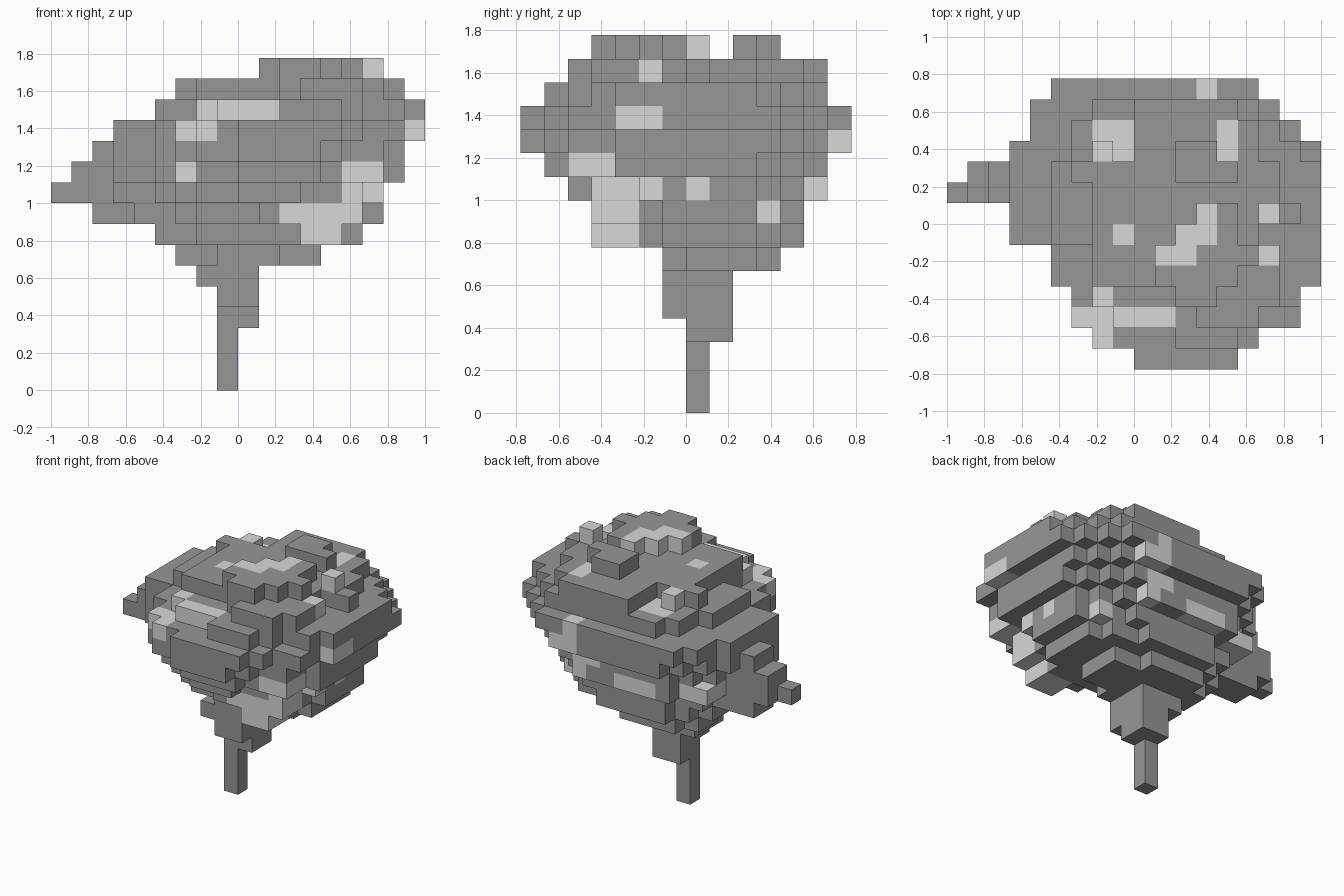
import bpy, bmesh
from itertools import product

if "Cube" in bpy.data.objects:
    bpy.data.objects.remove(bpy.data.objects["Cube"], do_unlink=True)

UNIT = 1 / 9
DARK, LIGHT = 0, 1

# Left and right limits of the widest layer, row by row from front to back
OUTLINE = ((9, 14), (7, 15), (6, 17), (6, 17), (5, 18), (5, 18), (3, 18),
           (3, 18), (3, 18), (3, 18), (3, 18), (4, 17), (4, 16), (5, 15))


def make_material(name, grey):
    mat = bpy.data.materials.new(name)
    mat.use_nodes = True
    colour = (grey, grey, grey, 1)
    mat.diffuse_color = colour
    mat.node_tree.nodes["Principled BSDF"].inputs["Base Color"].default_value = colour
    return mat


materials = [make_material("dark grey", 0.305), make_material("light grey", 0.69)]


def box(cells, x0, x1, y0, y1, z0, z1=None, shade=DARK):
    """Fill a block of grid cells."""
    for cell in product(range(x0, x1), range(y0, y1), range(z0, z1 or z0 + 1)):
        cells[cell] = shade


def rounded_layer(cells, x0, x1, y0, y1, z, power):
    """Fill one layer with a rounded shape kept inside the shifted outline."""
    cx, cy, rx, ry = (x0 + x1) / 2, (y0 + y1) / 2, (x1 - x0) / 2, (y1 - y0) / 2
    for x, y in product(range(x0, x1), range(y0, y1)):
        left, right = OUTLINE[int((y + .5 - y0) / (y1 - y0) * len(OUTLINE))]
        inside = left + x0 - 3 <= x < right + x1 - 18
        if inside and abs((x + .5 - cx) / rx) ** power + abs((y + .5 - cy) / ry) ** power <= 1.01:
            cells[x, y, z] = DARK


def paint(cells, x0, x1, y0, y1, z):
    """Recolour existing cells only."""
    for cell in product(range(x0, x1), range(y0, y1), [z]):
        if cell in cells:
            cells[cell] = LIGHT


def build(name, cells, solid):
    """Skin the outer faces of the cells."""
    bm = bmesh.new()
    verts = {}

    def vert(p):
        if p not in verts:
            verts[p] = bm.verts.new(((p[0] - 9) * UNIT, (p[1] - 7) * UNIT, p[2] * UNIT))
        return verts[p]

    for cell, shade in cells.items():
        for axis, side in product(range(3), (0, 1)):
            near = list(cell)
            near[axis] += 2 * side - 1
            if tuple(near) in solid:
                continue
            u, v = (axis + 1) % 3, (axis + 2) % 3
            loop = []
            for a, b in ((0, 0), (1, 0), (1, 1), (0, 1)):
                p = list(cell)
                p[axis] += side
                p[u] += a
                p[v] += b
                loop.append(vert(tuple(p)))
            face = bm.faces.new(loop if side else loop[::-1])
            face.material_index = shade
    mesh = bpy.data.meshes.new(name)
    bm.to_mesh(mesh)
    bm.free()
    for mat in materials:
        mesh.materials.append(mat)
    bpy.context.collection.objects.link(bpy.data.objects.new(name, mesh))


# Trunk, widening towards the crown
trunk = {}
box(trunk, 8, 9, 7, 8, 0, 3)
box(trunk, 8, 10, 7, 9, 3)
box(trunk, 8, 10, 6, 9, 4)
box(trunk, 7, 10, 6, 9, 5)

# Crown underside and middle
crown = {}
for layer in (
    (6, 13, 6, 11, 6, 2.3), (5, 15, 4, 12, 7, 2.3), (4, 16, 3, 12, 8, 2.3),
    (3, 16, 2, 13, 9, 2.4), (3, 17, 1, 13, 10, 2.4), (3, 17, 0, 14, 11, 2.5),
    (3, 18, 0, 14, 12, 4), (5, 18, 1, 13, 13, 3),
):
    rounded_layer(crown, *layer)

# Front terraces under the rim
box(crown, 8, 11, 6, 7, 6)
box(crown, 7, 12, 5, 6, 7)
box(crown, 7, 12, 4, 5, 8)
box(crown, 7, 14, 3, 4, 9)
box(crown, 7, 14, 2, 3, 10)

# Upper plateau
box(crown, 7, 15, 4, 9, 14)
box(crown, 6, 15, 9, 10, 14)
box(crown, 9, 15, 10, 12, 14)
box(crown, 9, 14, 12, 13, 14)
box(crown, 12, 15, 2, 4, 14)
box(crown, 11, 12, 3, 4, 14)
box(crown, 15, 16, 3, 5, 14)
box(crown, 15, 16, 7, 10, 14)
box(crown, 16, 17, 7, 8, 14)

# Summit blocks
box(crown, 12, 14, 7, 8, 15)
box(crown, 11, 14, 6, 7, 15)
box(crown, 10, 14, 4, 6, 15)
box(crown, 14, 15, 5, 6, 15)
box(crown, 11, 13, 3, 4, 15)
box(crown, 11, 14, 9, 10, 15)
box(crown, 11, 13, 10, 11, 15)

# Side branch
for reach, z in ((2, 8), (1, 10), (2, 11)):
    box(crown, reach, 5, 8, 10, z)
box(crown, 0, 5, 8, 9, 9)
box(crown, 1, 5, 9, 10, 9)

# Light lumps that stand out from the crown
for lump in (
    (15, 16, 7, 8, 15), (15, 16, 5, 6, 14), (7, 8, 10, 11, 14), (7, 8, 3, 4, 13),
    (8, 11, 2, 3, 13), (17, 18, 4, 6, 12), (12, 14, 3, 5, 7), (11, 15, 3, 5, 8),
    (7, 8, 1, 2, 12), (6, 8, 2, 3, 12), (6, 7, 3, 4, 10), (14, 15, 3, 6, 9),
    (14, 16, 2, 4, 10), (15, 16, 7, 8, 9),
):
    box(crown, *lump, shade=LIGHT)

# Light patches level with the crown
for patch in (
    (15, 16, 4, 6, 9), (7, 10, 12, 13, 9), (12, 13, 12, 13, 9), (11, 13, 12, 13, 10),
    (4, 6, 10, 12, 9), (14, 15, 10, 11, 8), (7, 9, 10, 12, 13), (8, 9, 6, 7, 14),
    (12, 14, 13, 14, 11), (12, 13, 13, 14, 12), (13, 14, 10, 12, 14),
    (10, 12, 5, 6, 15), (11, 13, 6, 7, 15), (12, 13, 7, 8, 15),
):
    paint(crown, *patch)

solid = set(trunk) | set(crown)
build("trunk", trunk, solid)
build("crown", crown, solid)
